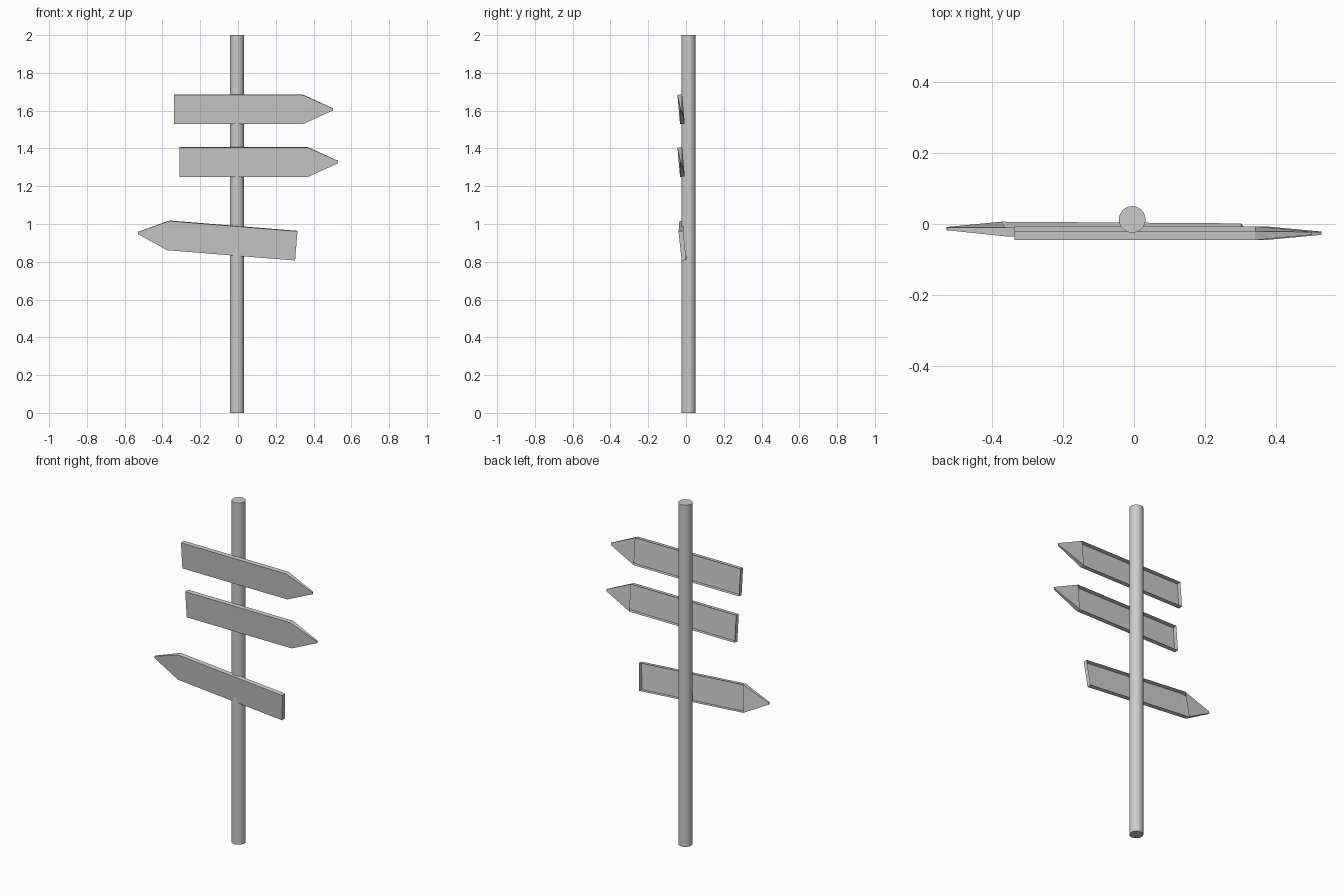
import bpy, bmesh
from math import radians

if "Cube" in bpy.data.objects:
    bpy.data.objects.remove(bpy.data.objects["Cube"])

# Round post
bpy.ops.mesh.primitive_cylinder_add(vertices=32, radius=0.0375, depth=2,
                                    location=(-0.005, 0.013, 1))
post = bpy.context.object
post.name = "post"
bpy.ops.object.shade_smooth_by_angle()


def arrow_board(name, direction, loc, tilt, roll=0, yaw=0):
    """Arrow board: open-backed plank with a closed, tapering point."""
    # stations along the board: x, half height, half thickness
    stations = [(-0.42, 0.078, 0.0125), (0.26, 0.078, 0.0125), (0.42, 0.006, 0.004)]
    bm = bmesh.new()
    rings = [[bm.verts.new((direction * x, y, z))
              for y, z in ((-t, -h), (-t, h), (t, h), (t, -h))]
             for x, h, t in stations]
    for s in range(2):
        a, b = rings[s], rings[s + 1]
        for i in range(4):
            if s == 0 and i == 2:      # plank back is open
                continue
            j = (i + 1) % 4
            f = [a[i], a[j], b[j], b[i]]
            bm.faces.new(f if direction > 0 else f[::-1])
    bm.faces.new(rings[0][::-1] if direction > 0 else rings[0])
    bm.faces.new(rings[2] if direction > 0 else rings[2][::-1])
    bmesh.ops.recalc_face_normals(bm, faces=bm.faces)
    me = bpy.data.meshes.new(name)
    bm.to_mesh(me)
    bm.free()
    ob = bpy.data.objects.new(name, me)
    ob.location = loc
    ob.rotation_euler = (radians(tilt), radians(roll), radians(yaw))
    bpy.context.collection.objects.link(ob)


# Three direction boards
arrow_board("top_board", 1, (0.082, -0.026, 1.607), 5.1)
arrow_board("middle_board", 1, (0.11, -0.026, 1.328), 5.1)
arrow_board("lower_board", -1, (-0.11, -0.016, 0.919), 6, 4.6, -0.4)
